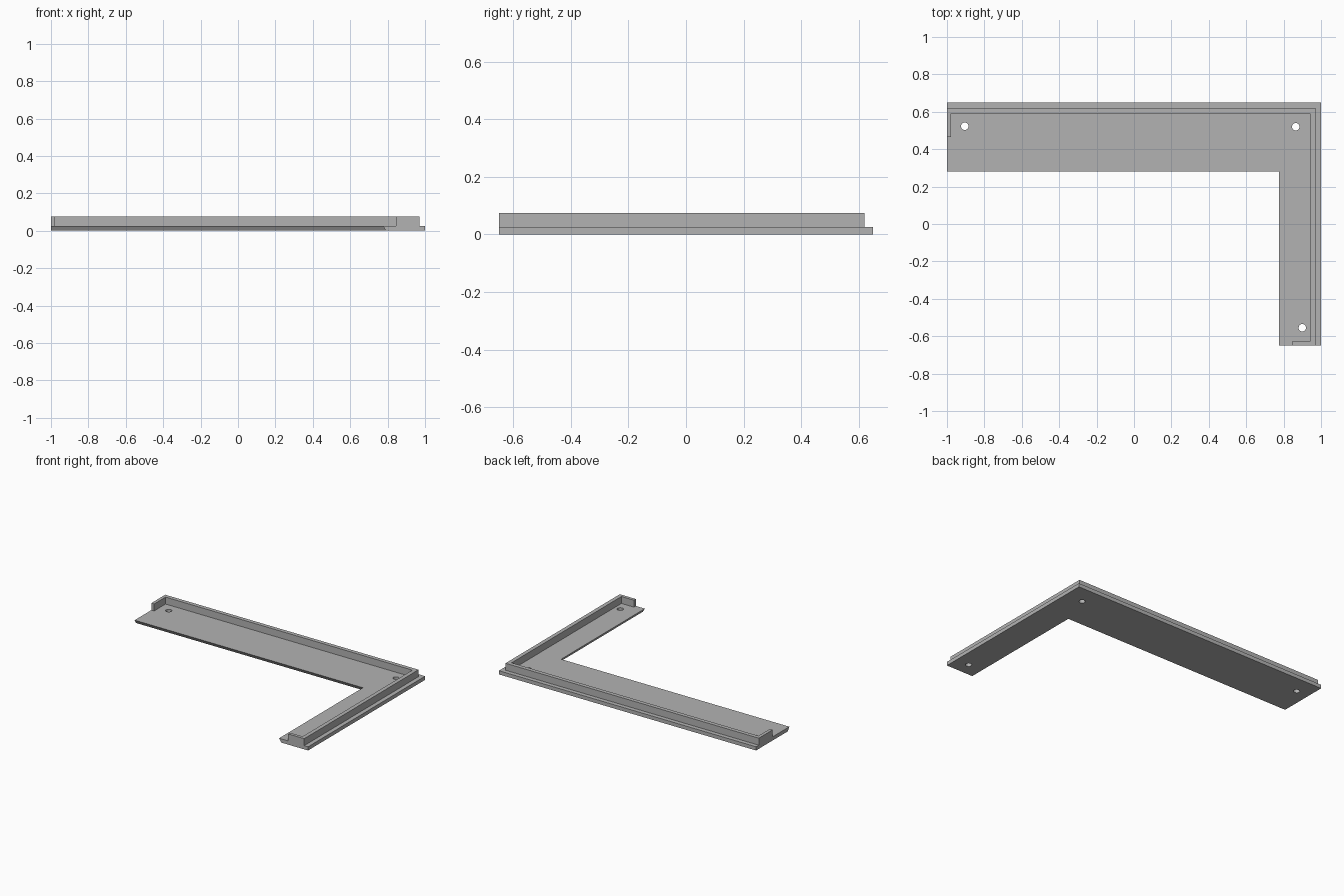
import bpy
import bmesh
from mathutils import Matrix

cube = bpy.data.objects.get("Cube")
if cube:
    bpy.data.objects.remove(cube, do_unlink=True)

LEFT, RIGHT, FRONT, BACK = -1.0, 1.0, -0.65, 0.65
PLATE, TOP = 0.026, 0.075      # plate thickness and rim height
INNER_X, INNER_Y = 0.775, 0.28  # inside corner of the L
CHAMFER = 0.016                # undercut of the inside edges
LEDGE, RIM, LIP = 0.03, 0.028, 0.022

grey = bpy.data.materials.new("plain grey")
grey.use_nodes = True
colour = (0.45, 0.45, 0.45, 1)
grey.diffuse_color = colour
grey.node_tree.nodes["Principled BSDF"].inputs["Base Color"].default_value = colour


def add_object(name, bm):
    bmesh.ops.recalc_face_normals(bm, faces=bm.faces)
    mesh = bpy.data.meshes.new(name)
    bm.to_mesh(mesh)
    bm.free()
    mesh.materials.append(grey)
    obj = bpy.data.objects.new(name, mesh)
    bpy.context.collection.objects.link(obj)
    return obj


def loft(name, bottom, top, z0, z1):
    """Solid between two matching outlines."""
    bm = bmesh.new()
    low = [bm.verts.new((x, y, z0)) for x, y in bottom]
    high = [bm.verts.new((x, y, z1)) for x, y in top]
    bm.faces.new(low)
    bm.faces.new(high)
    for i in range(len(low)):
        j = (i + 1) % len(low)
        bm.faces.new((low[i], low[j], high[j], high[i]))
    return add_object(name, bm)


def l_outline(inset):
    x, y = INNER_X + inset, INNER_Y + inset
    return [(LEFT, BACK), (LEFT, y), (x, y), (x, FRONT),
            (RIGHT, FRONT), (RIGHT, BACK)]


# L-shaped base plate with undercut inside edges
plate = loft("base_plate", l_outline(CHAMFER), l_outline(0), 0, PLATE)

# Raised rim along the two outer sides, with a short return at each end
ox, oy = RIGHT - LEDGE, BACK - LEDGE
ix, iy = ox - RIM, oy - RIM
rim_outline = [
    (LEFT, oy), (LEFT, 0.465), (LEFT + LIP, 0.465), (LEFT + LIP, iy),
    (ix, iy), (ix, FRONT + LIP), (0.845, FRONT + LIP), (0.845, FRONT),
    (ox, FRONT), (ox, oy),
]
loft("raised_rim", rim_outline, rim_outline, PLATE, TOP)

# Screw holes through the plate
bm = bmesh.new()
for x, y in [(-0.905, 0.523), (0.865, 0.52), (0.9, -0.555)]:
    bmesh.ops.create_cone(bm, cap_ends=True, segments=24, radius1=0.02,
                          radius2=0.02, depth=0.2,
                          matrix=Matrix.Translation((x, y, 0)))
cutter = add_object("hole_cutter", bm)
cutter.hide_render = True
cut = plate.modifiers.new("screw_holes", "BOOLEAN")
cut.operation = "DIFFERENCE"
cut.solver = "EXACT"
cut.object = cutter
bpy.context.view_layer.objects.active = plate
bpy.ops.object.modifier_apply(modifier=cut.name)
bpy.data.objects.remove(cutter, do_unlink=True)
